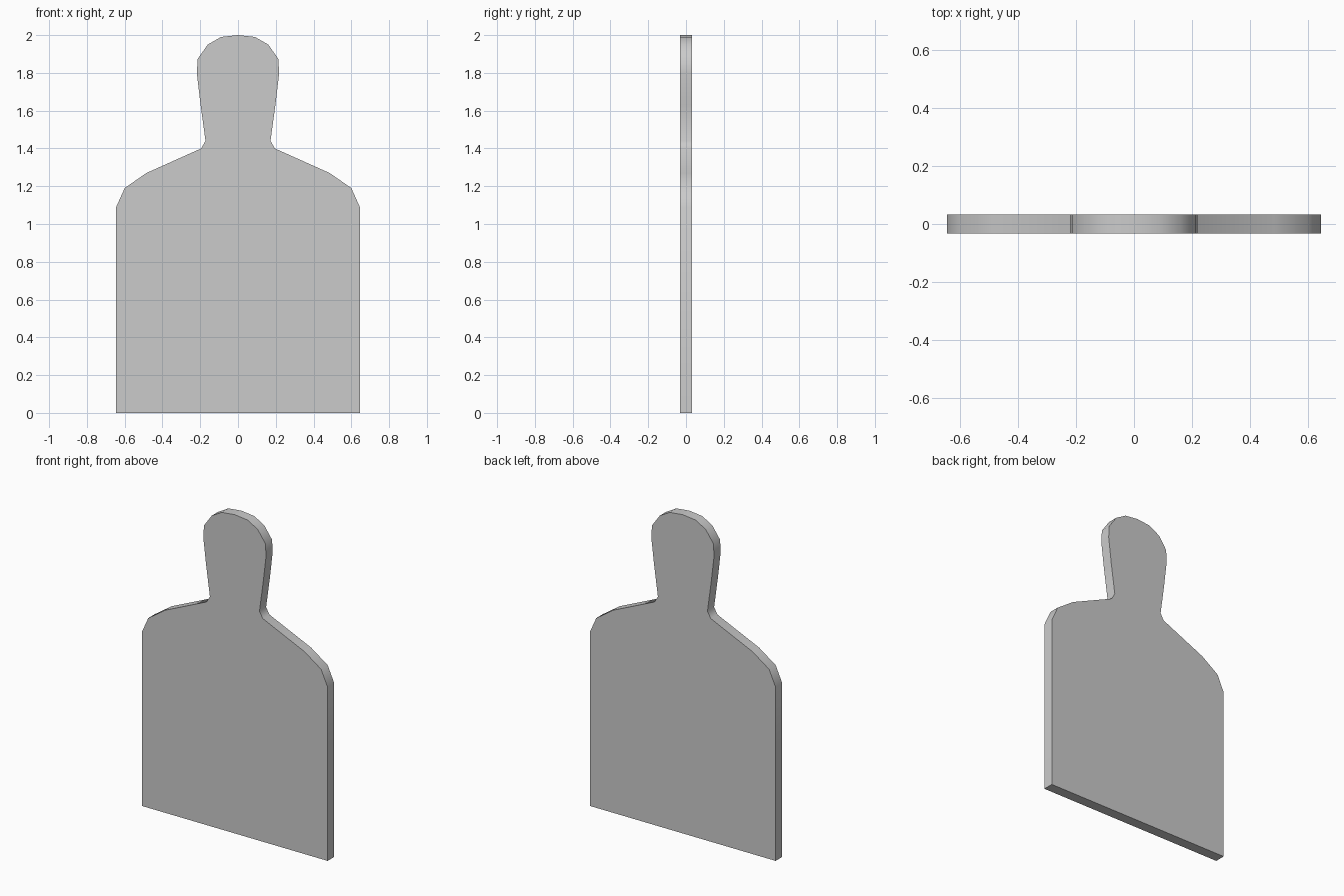
import bpy
import bmesh
import math

if "Cube" in bpy.data.objects:
    bpy.data.objects.remove(bpy.data.objects["Cube"])

THICKNESS = 0.066

# Right half of the outline, from the base up to the crown (x, z)
half = [
    (0.645, 0.0), (0.645, 1.09), (0.60, 1.19), (0.485, 1.27),  # body and shoulder
    (0.195, 1.40), (0.172, 1.44),                              # neck
    (0.198, 1.63), (0.218, 1.80), (0.213, 1.875),              # side of head
    (0.16, 1.95), (0.09, 1.99),
]
# Mirror it across a single crown point
outline = half + [(0.0, 2.0)] + [(-x, z) for x, z in reversed(half)]

# Flat silhouette board: one face extruded to thickness
bm = bmesh.new()
face = bm.faces.new([bm.verts.new((x, -THICKNESS / 2, z)) for x, z in outline])
result = bmesh.ops.extrude_face_region(bm, geom=[face], use_keep_orig=True)
verts = [g for g in result["geom"] if isinstance(g, bmesh.types.BMVert)]
bmesh.ops.translate(bm, verts=verts, vec=(0, THICKNESS, 0))
bmesh.ops.recalc_face_normals(bm, faces=bm.faces)

mesh = bpy.data.meshes.new("silhouette_board")
bm.to_mesh(mesh)
bm.free()
board = bpy.data.objects.new("silhouette_board", mesh)
bpy.context.collection.objects.link(board)

# Smooth rim, crisp front and back edges
bpy.context.view_layer.objects.active = board
board.select_set(True)
bpy.ops.object.shade_smooth_by_angle(angle=math.radians(50))
